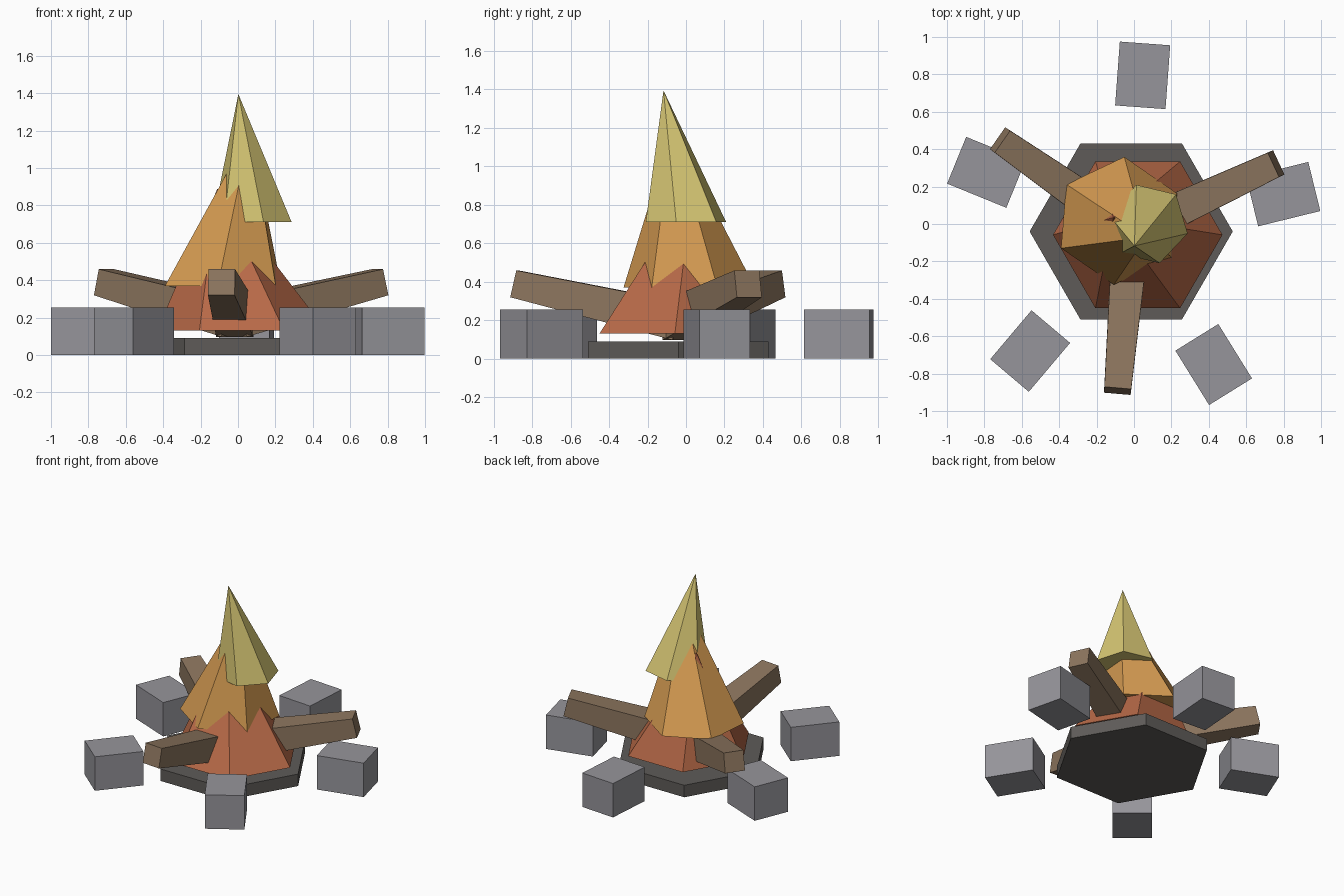
import bpy, bmesh, math
from mathutils import Vector, Matrix

if "Cube" in bpy.data.objects:
    bpy.data.objects.remove(bpy.data.objects["Cube"])

CX, CY = -0.015, -0.04  # common centre of the hearth, stones and logs


def linear(c):
    c /= 255
    return c / 12.92 if c <= 0.04045 else ((c + 0.055) / 1.055) ** 2.4


def material(name, r, g, b):
    m = bpy.data.materials.new(name)
    m.diffuse_color = (linear(r), linear(g), linear(b), 1)
    m.use_nodes = True
    m.node_tree.nodes["Principled BSDF"].inputs["Base Color"].default_value = m.diffuse_color
    return m


stone = material("stone_grey", 150, 149, 155)
ash = material("ash_grey", 94, 91, 88)
wood = material("wood_brown", 140, 117, 94)
red = material("ember_red", 184, 106, 72)
orange = material("flame_orange", 214, 156, 82)
yellow = material("flame_yellow", 214, 198, 115)


def add_object(name, bm, mat):
    bmesh.ops.recalc_face_normals(bm, faces=bm.faces)
    me = bpy.data.meshes.new(name)
    bm.to_mesh(me)
    bm.free()
    me.materials.append(mat)
    ob = bpy.data.objects.new(name, me)
    bpy.context.collection.objects.link(ob)
    return ob


def ring(bm, x, y, z, radius, turn, sides=6):
    return [bm.verts.new((x + radius * math.cos(turn + math.tau * i / sides),
                          y + radius * math.sin(turn + math.tau * i / sides), z))
            for i in range(sides)]


def flame(name, centre, radius, turn, apex, mat):
    """Leaning six-sided cone with a flat closed bottom."""
    bm = bmesh.new()
    base = ring(bm, *centre, radius, math.radians(turn))
    tip = bm.verts.new(apex)
    bm.faces.new(base)
    for i in range(6):
        bm.faces.new((base[i], base[(i + 1) % 6], tip))
    add_object(name, bm, mat)


# Hexagonal ash bed
bm = bmesh.new()
bmesh.ops.create_cone(bm, cap_ends=True, segments=6, radius1=0.543, radius2=0.543, depth=0.09,
                      matrix=Matrix.Translation((CX, CY, 0.045)) @ Matrix.Rotation(math.pi / 2, 4, 'Z'))
add_object("ash_bed", bm, ash)

# Ring of five stone blocks
for i in range(5):
    a = math.radians(85.8 + 72 * i)
    bm = bmesh.new()
    bmesh.ops.create_cube(bm, size=1)
    bmesh.ops.scale(bm, vec=(0.342, 0.27, 0.255), verts=bm.verts)
    place = Matrix.Translation((CX, CY, 0.1275)) @ Matrix.Rotation(a, 4, 'Z') @ Matrix.Translation((0.837, 0, 0))
    bmesh.ops.transform(bm, matrix=place, verts=bm.verts)
    add_object(f"stone_{i + 1}", bm, stone)

# Three tapered square logs rising outward from the middle
for i in range(3):
    bm = bmesh.new()
    bmesh.ops.create_cube(bm, size=1)
    for v in bm.verts:
        half = 0.1 if v.co.x < 0 else 0.0715
        v.co = Vector(((v.co.x + 0.5) * 0.877, 2 * half * v.co.y, 2 * half * v.co.z))
    place = (Matrix.Translation((CX, CY, 0.195))
             @ Matrix.Rotation(math.radians(25.1 + 120 * i), 4, 'Z')
             @ Matrix.Rotation(math.radians(-12.8), 4, 'Y'))
    bmesh.ops.transform(bm, matrix=place, verts=bm.verts)
    add_object(f"log_{i + 1}", bm, wood)

# Three nested flames leaning different ways
flame("lower_flame", (0.02, -0.058, 0.13), 0.453, 0, (-0.11, 0.035, 0.89), red)
flame("middle_flame", (-0.08, 0.017, 0.37), 0.343, 25.3, (0.065, -0.07, 1.2), orange)
flame("top_flame", (0.075, 0.0, 0.71), 0.218, -13.5, (0.002, -0.117, 1.395), yellow)
